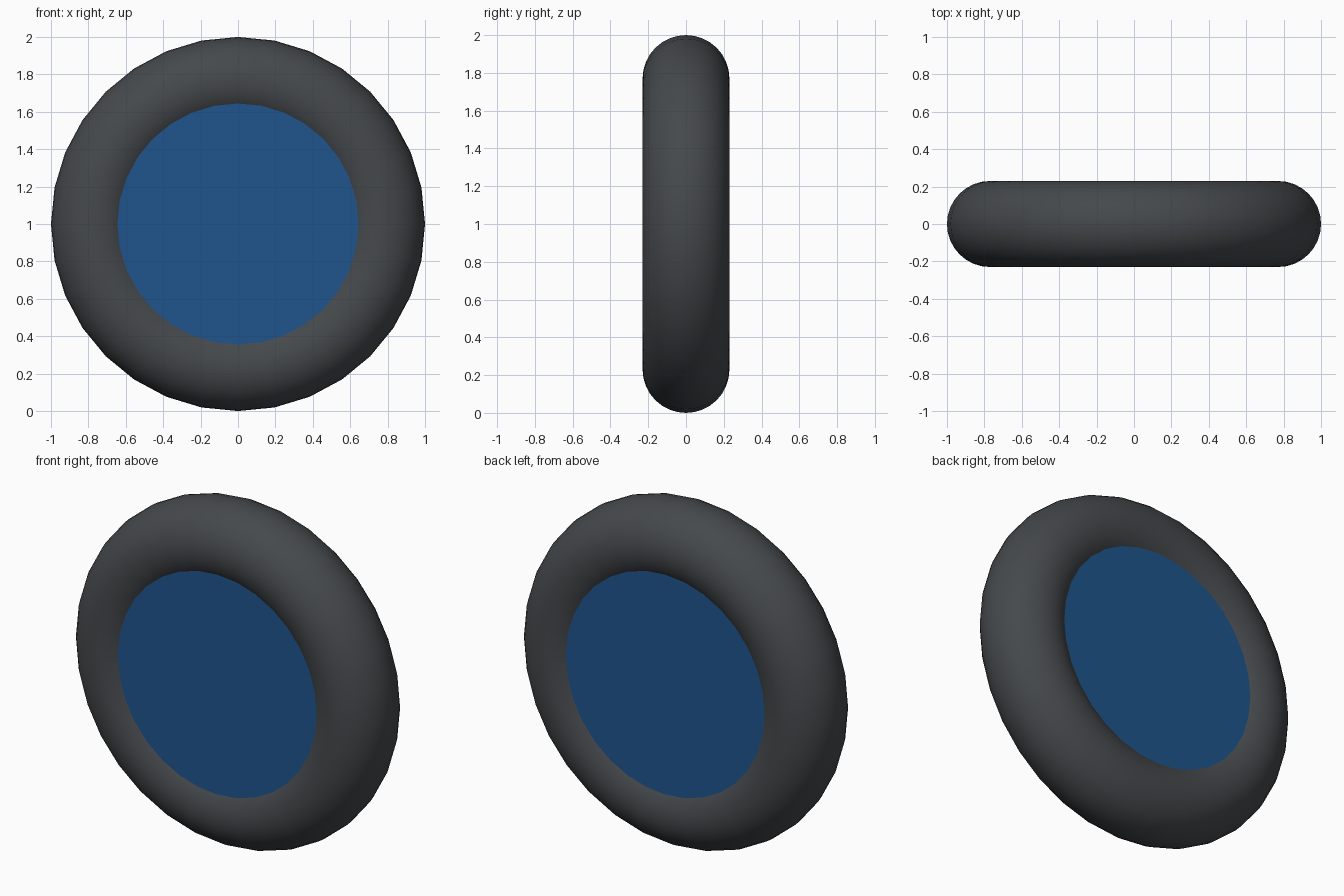
import bpy
from math import pi

if "Cube" in bpy.data.objects:
    bpy.data.objects.remove(bpy.data.objects["Cube"])


def paint(obj, name, color):
    mat = bpy.data.materials.new(name)
    mat.diffuse_color = (*color, 1)
    mat.use_nodes = True
    mat.node_tree.nodes["Principled BSDF"].inputs["Base Color"].default_value = mat.diffuse_color
    obj.data.materials.append(mat)


# Rubber ring standing upright
bpy.ops.mesh.primitive_torus_add(
    major_segments=32, minor_segments=32, major_radius=0.77, minor_radius=0.23,
    location=(0, 0, 1), rotation=(pi / 2, 0, 0))
tyre = bpy.context.object
tyre.name = "tyre"
bpy.ops.object.shade_smooth()
paint(tyre, "dark_rubber", (0.06, 0.066, 0.072))

# Flat-faced hub filling the ring; its rim is buried inside the rubber
bpy.ops.mesh.primitive_cylinder_add(
    vertices=64, radius=0.66, depth=0.385,
    location=(0, 0, 1), rotation=(pi / 2, 0, 0))
hub = bpy.context.object
hub.name = "hub"
bpy.ops.object.shade_smooth_by_angle()
paint(hub, "blue_hub", (0.014, 0.09, 0.27))
